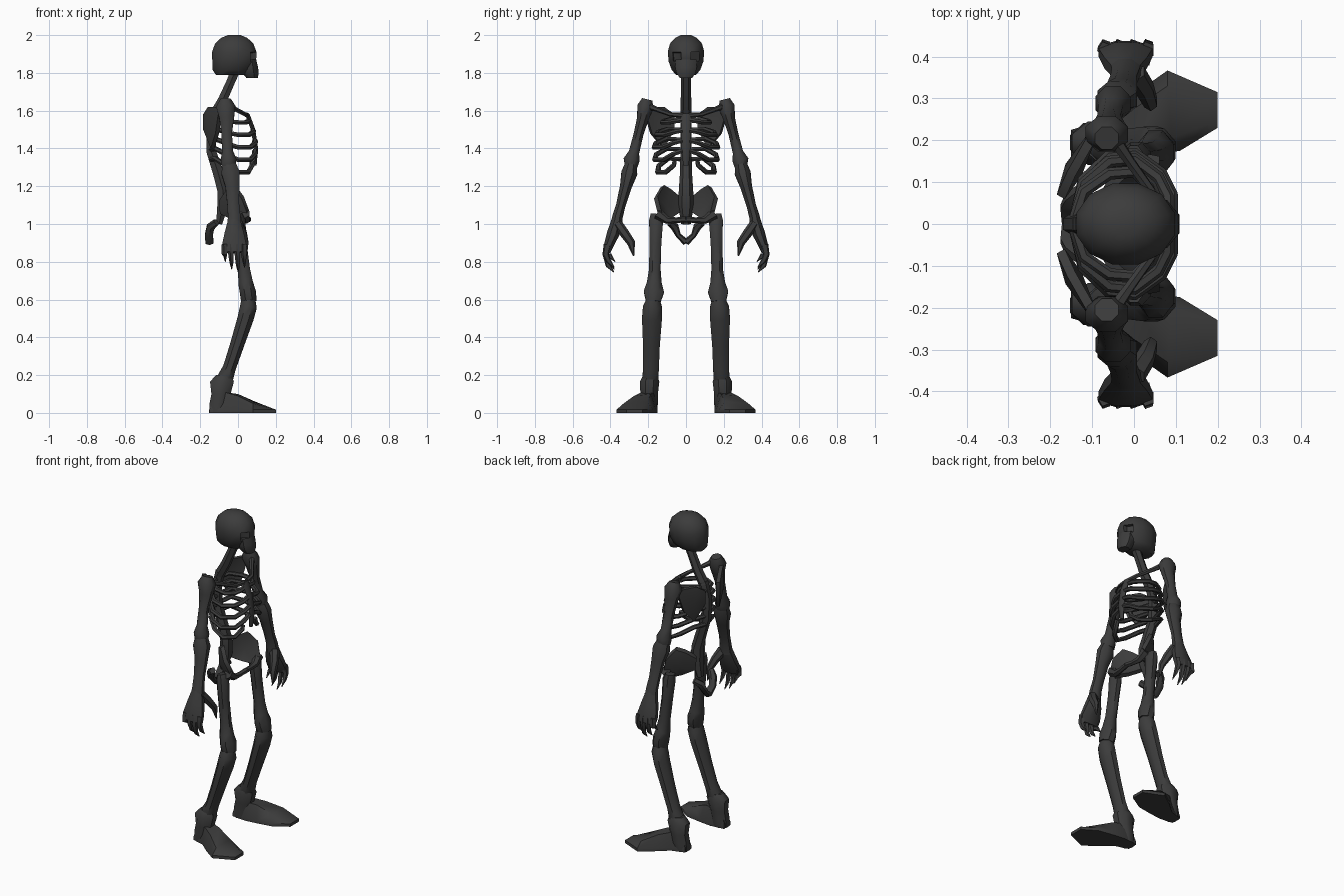
import bpy, bmesh, math
from mathutils import Vector

bone = bpy.data.materials.new("charcoal bone")
bone.diffuse_color = (0.045, 0.045, 0.045, 1)
X, Y = Vector((1, 0, 0)), Vector((0, 1, 0))


def finish(name, bm, angle=45):
    bmesh.ops.recalc_face_normals(bm, faces=bm.faces)
    me = bpy.data.meshes.new(name)
    bm.to_mesh(me)
    bm.free()
    me.materials.append(bone)
    ob = bpy.data.objects.new(name, me)
    bpy.context.collection.objects.link(ob)
    bpy.ops.object.select_all(action='DESELECT')
    ob.select_set(True)
    bpy.context.view_layer.objects.active = ob
    bpy.ops.object.shade_smooth_by_angle(angle=math.radians(angle))
    return ob


def loft(pts, sides=6, ref=X, flat=False):
    """Skin rings along (x, y, z, radius along ref, radius across)."""
    bm = bmesh.new()
    P = [Vector(p[:3]) for p in pts]
    rings = []
    for i, p in enumerate(pts):
        t = (P[min(i + 1, len(P) - 1)] - P[max(i - 1, 0)]).normalized()
        if flat:
            t = Vector((0, 0, 1))
        u = (ref - t * ref.dot(t)).normalized()
        v = t.cross(u)
        ru, rv = p[3], p[-1]
        ring = []
        for k in range(sides):
            a = 2 * math.pi * (k + 0.5) / sides
            ring.append(bm.verts.new(P[i] + u * ru * math.cos(a) + v * rv * math.sin(a)))
        rings.append(ring)
    for a, b in zip(rings, rings[1:]):
        for k in range(sides):
            j = (k + 1) % sides
            bm.faces.new((a[k], a[j], b[j], b[k]))
    bm.faces.new(rings[0])
    bm.faces.new(rings[-1])
    return bm


def tube(name, pts, sides=6, ref=X, flat=False):
    return finish(name, loft(pts, sides, ref, flat))


def pair(name, pts, sides=6, ref=X, flat=False):
    for side, s in (("left", 1), ("right", -1)):
        tube(f"{name}_{side}", [(p[0], s * p[1], *p[2:]) for p in pts], sides, ref, flat)


def plate_pair(name, pts, push, thick):
    """Thin fanned plate whose middle bulges along push."""
    for side, s in (("left", 1), ("right", -1)):
        bm = bmesh.new()
        rim = [Vector((x, s * y, z)) for x, y, z in pts]
        d = Vector((push[0], s * push[1], push[2]))
        mid = sum(rim, Vector()) / len(rim)
        n = d.normalized() * thick / 2
        top = [bm.verts.new(p + n) for p in rim]
        low = [bm.verts.new(p - n) for p in rim]
        a, b = bm.verts.new(mid + d + n), bm.verts.new(mid + d - n)
        for i in range(len(rim)):
            j = (i + 1) % len(rim)
            bm.faces.new((top[i], top[j], a))
            bm.faces.new((low[j], low[i], b))
            bm.faces.new((top[j], top[i], low[i], low[j]))
        finish(f"{name}_{side}", bm)


# Skull with inset eye sockets and nose
bm = loft([(-.035, 0, 1.79, .085, .055), (-.03, 0, 1.815, .108, .078),
           (-.02, 0, 1.86, .12, .095), (-.02, 0, 1.91, .122, .1),
           (-.02, 0, 1.955, .105, .088), (-.02, 0, 1.985, .072, .06),
           (-.02, 0, 2.0, .035, .03)], 12, flat=True)
bm.faces.ensure_lookup_table()
for f in list(bm.faces):
    c = f.calc_center_median()
    if 1.86 < c.z < 1.91 and c.x > .04 and .03 < abs(c.y) < .07:
        bmesh.ops.inset_individual(bm, faces=[f], thickness=.007, depth=0)
        bmesh.ops.translate(bm, verts=f.verts, vec=(-.025, 0, 0))
finish("skull", bm, 50)
tube("jaw", [(.055, 0, 1.87, .045, .06), (.06, 0, 1.83, .05, .062),
             (.065, 0, 1.80, .048, .055), (.075, 0, 1.772, .032, .035)], 8, flat=True)

# Spine, neck to sacrum
tube("neck", [(-.01, 0, 1.82, .028), (-.04, 0, 1.75, .026), (-.08, 0, 1.66, .028),
              (-.125, 0, 1.58, .03)], 6)
tube("spine", [(-.12, 0, 1.60, .028), (-.145, 0, 1.5, .028), (-.14, 0, 1.38, .03),
               (-.105, 0, 1.27, .032), (-.08, 0, 1.18, .034, .038),
               (-.08, 0, 1.10, .034, .042), (-.10, 0, 1.0, .018, .025)], 6)

# Breastbone
tube("sternum", [(.05, 0, 1.58, .013, .03), (.08, 0, 1.5, .013, .026),
                 (.095, 0, 1.4, .013, .026), (.09, 0, 1.31, .01, .014)], 6)

# Ribs, sweeping from spine to breastbone
for i in range(5):
    z = 1.55 - .052 * i
    w = (.125, .155, .168, .165, .15)[i]
    front = (.055, .08, .09, .09, .075)[i]
    drop = .012 + .014 * i
    fy = .02 if i < 4 else .06
    pts = [(-.14, .015, z), (-.12, w * .62, z + .005), (-.06, w * .96, z - drop * .5),
           (.0, w, z - drop), (front * .72, w * .72, z - drop),
           (front, w * .36 + .01, z - drop * .45), (front, fy, z - drop * .1)]
    pair(f"rib_{i + 1}", [(*p, .013, .015) for p in pts], 6, Vector((0, 0, 1)))

# Shoulder girdle
pair("collarbone", [(.05, .015, 1.575, .014), (.04, .08, 1.58, .012), (-.01, .15, 1.605, .013),
                    (-.055, .215, 1.63, .018)], 6)
plate_pair("shoulder_blade", [(-.09, .225, 1.62), (-.15, .12, 1.62), (-.175, .065, 1.58),
                              (-.175, .065, 1.5), (-.135, .12, 1.40), (-.11, .185, 1.48)],
           (-.015, .008, 0), .022)

# Arms
pair("upper_arm", [(-.065, .205, 1.66, .03, .03), (-.065, .215, 1.62, .055, .047),
                   (-.06, .228, 1.56, .042, .034), (-.06, .25, 1.48, .03, .028),
                   (-.055, .275, 1.38, .032, .03), (-.05, .288, 1.34, .045, .046),
                   (-.05, .29, 1.30, .04, .035)], 8)
pair("forearm", [(-.05, .288, 1.33, .035, .03), (-.04, .30, 1.27, .052, .046),
                 (-.03, .318, 1.2, .04, .034), (-.025, .345, 1.1, .034, .027),
                 (-.02, .362, 1.04, .036, .03), (-.02, .37, .99, .04, .035)], 8)

# Hands
pair("palm", [(-.02, .365, 1.02, .035, .032), (-.02, .385, .95, .055, .036),
              (-.02, .41, .885, .07, .027), (-.02, .42, .85, .062, .02)], 8)
for i, (x, y, tip) in enumerate([(.032, .41, .77), (-.002, .412, .745),
                                 (-.036, .41, .76), (-.07, .405, .8)]):
    pair(f"finger_{i + 1}", [(x, .415, .89, .018, .022), (x, .425, .84, .016, .018),
                             (x + .002, y, tip + .035, .011, .014),
                             (x + .003, y - .03, tip, .002, .002)], 5)
pair("thumb", [(.0, .36, 1.0, .03, .025), (.025, .325, .95, .025, .025),
               (.04, .29, .9, .018, .022), (.045, .277, .83, .003, .003)], 6)

# Pelvis
plate_pair("hip_wing", [(-.095, .03, 1.13), (-.06, .09, 1.18), (-.02, .125, 1.2),
                        (.025, .16, 1.14), (.055, .14, 1.06), (.035, .12, 1.01),
                        (-.03, .08, 1.03), (-.09, .035, 1.06)], (-.012, .02, -.012), .025)
pair("pubic_bar", [(.035, .15, 1.055, .03, .03), (.045, .10, 1.02, .02, .02),
                   (.05, .05, 1.02, .015, .015), (.055, 0, 1.025, .016, .016)], 6)
pair("seat_bone", [(-.115, .085, 1.01, .018, .02), (-.145, .06, .985, .024, .022),
                   (-.155, .04, .94, .024, .014), (-.15, 0, .902, .025, .018)], 6)

# Legs
pair("thigh", [(.0, .155, 1.05, .025, .035), (.005, .158, 1.02, .037, .04),
               (.015, .162, .9, .033, .034), (.032, .165, .76, .034, .033),
               (.04, .168, .69, .042, .042), (.052, .17, .64, .046, .058),
               (.058, .173, .59, .045, .042)], 8)
pair("shin", [(.055, .173, .61, .038, .035), (.055, .177, .56, .048, .055),
              (.04, .18, .5, .046, .057), (-.005, .183, .36, .04, .048),
              (-.045, .185, .24, .037, .045), (-.065, .188, .19, .045, .046),
              (-.08, .19, .15, .04, .04)], 8)

# Ankles and splayed feet
pair("ankle", [(-.075, .19, .20, .045, .04), (-.085, .193, .165, .068, .056),
               (-.09, .195, .10, .055, .05), (-.10, .195, .05, .055, .05),
               (-.105, .195, .0, .052, .045)], 8, flat=True)
for side, s in (("left", 1), ("right", -1)):
    bm = bmesh.new()
    outline = [(-.15, .16), (-.06, .15), (.02, .16), (.11, .175), (.2, .23),
               (.2, .315), (.08, .367), (.0, .31), (-.07, .25), (-.15, .225)]
    ridge = [(-.14, .17, .06), (-.07, .165, .11), (.0, .185, .10), (.09, .205, .06), (.18, .24, .025),
             (.18, .30, .025), (.08, .33, .05), (.0, .275, .09), (-.07, .235, .11), (-.14, .215, .06)]
    base = [bm.verts.new((x, s * y, 0)) for x, y in outline]
    rim = [bm.verts.new((x, s * y, .018)) for x, y in outline]
    top = [bm.verts.new((x, s * y, z)) for x, y, z in ridge]
    for a, b in ((base, rim), (rim, top)):
        for k in range(10):
            j = (k + 1) % 10
            bm.faces.new((a[k], a[j], b[j], b[k]))
    bm.faces.new(base)
    for k in range(4):
        bm.faces.new((top[k], top[k + 1], top[8 - k], top[9 - k]))
    finish(f"foot_{side}", bm)
